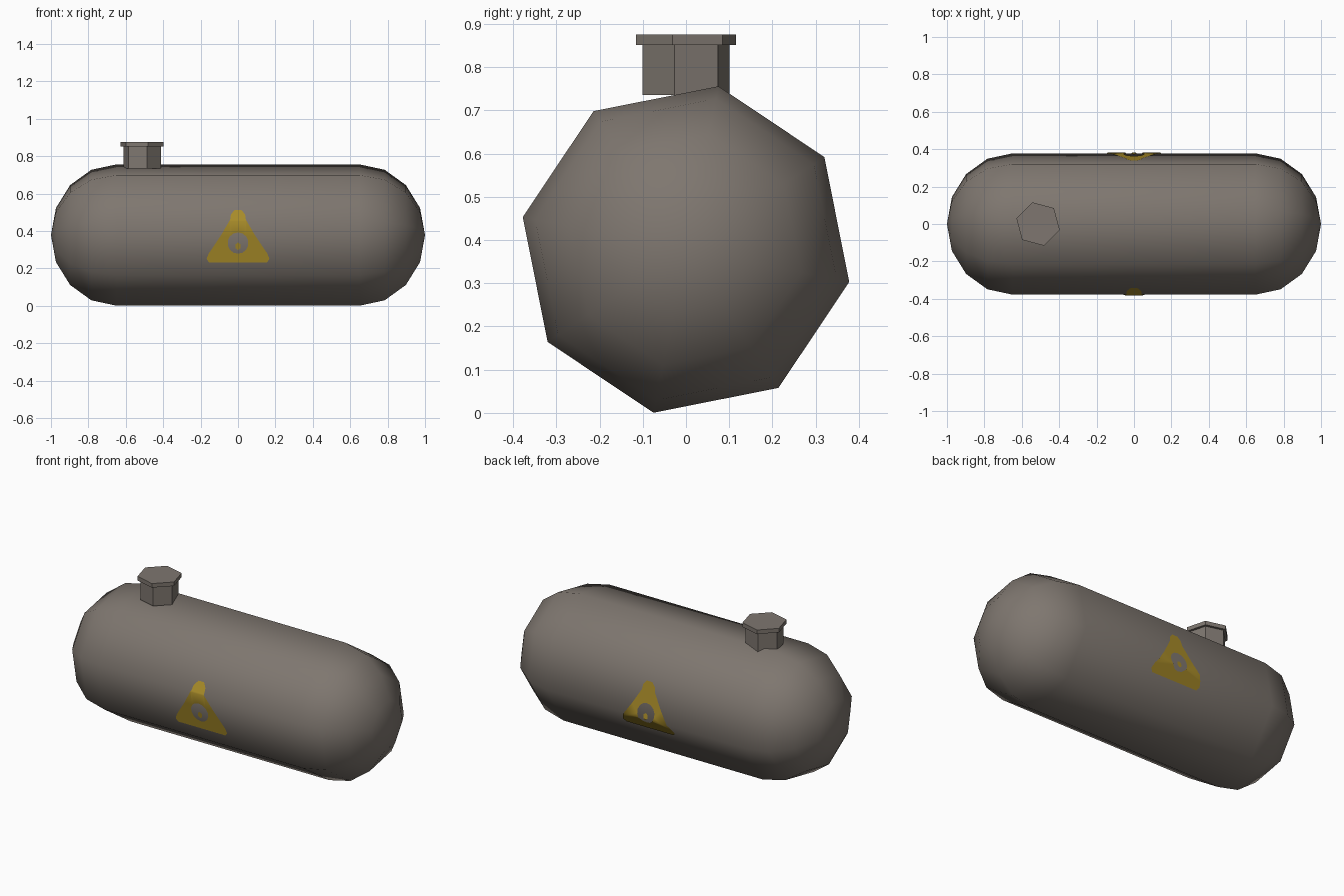
import bpy, bmesh, math
from mathutils import Vector

if "Cube" in bpy.data.objects:
    bpy.data.objects.remove(bpy.data.objects["Cube"])

R, CZ = 0.385, 0.378          # tank radius, axis height
A0 = math.radians(78.75)      # twist of the eight-sided section


def material(name, rgb):
    m = bpy.data.materials.new(name)
    m.diffuse_color = (*rgb, 1)
    m.use_nodes = True
    m.node_tree.nodes["Principled BSDF"].inputs["Base Color"].default_value = m.diffuse_color
    return m


grey = material("warm_grey_metal", (0.21, 0.183, 0.16))
yellow = material("warning_yellow", (0.39, 0.26, 0.022))


def finish(bm, name, mat, smooth=True):
    me = bpy.data.meshes.new(name)
    bm.to_mesh(me)
    bm.free()
    ob = bpy.data.objects.new(name, me)
    bpy.context.collection.objects.link(ob)
    me.materials.append(mat)
    for p in me.polygons:
        p.use_smooth = smooth
    return ob


def loft(name, profile, sides, start, to_world, mat, smooth=True):
    """Rings of (position, radius) joined by quads; radius 0 gives a pole."""
    bm = bmesh.new()
    rings = []
    for h, r in profile:
        n = sides if r > 0 else 1
        rings.append([bm.verts.new(to_world(h, r * math.cos(start + i * math.tau / sides),
                                            r * math.sin(start + i * math.tau / sides)))
                      for i in range(n)])
    for a, b in zip(rings, rings[1:]):
        for i in range(sides):
            j = (i + 1) % sides
            if len(a) == 1:
                bm.faces.new((a[0], b[j], b[i]))
            elif len(b) == 1:
                bm.faces.new((a[i], a[j], b[0]))
            else:
                bm.faces.new((a[i], a[j], b[j], b[i]))
    for ring in (rings[0], rings[-1]):
        if len(ring) > 1:
            bm.faces.new(ring)
    bmesh.ops.recalc_face_normals(bm, faces=bm.faces)
    return finish(bm, name, mat, smooth)


# Tank body with domed ends
dome = [(0.65 + 0.35 * math.sin(math.radians(t)), R * math.cos(math.radians(t)))
        for t in (0, 22.5, 45, 67.5)] + [(1.0, 0)]
profile = [(-x, r) for x, r in reversed(dome)] + dome
loft("tank_body", profile, 8, A0, lambda h, y, z: (h, y, CZ + z), grey)

# Filler neck and cap
stand = lambda h, x, y: (-0.513 + x, y, h)
loft("filler_neck", [(0.735, 0.104), (0.852, 0.104)], 6, math.radians(45), stand, grey, False)
loft("filler_cap", [(0.851, 0.12), (0.875, 0.12)], 6, math.radians(45), stand, grey, False)


def surface_y(z, side):
    """y of the tank wall at height z on the front (-1) or back (+1)."""
    pts = [(R * math.cos(A0 + i * math.pi / 4), CZ + R * math.sin(A0 + i * math.pi / 4))
           for i in range(8)]
    pts = sorted((pz, py) for py, pz in pts if py * side > 0.1)
    for (z0, y0), (z1, y1) in zip(pts, pts[1:]):
        if z0 <= z <= z1:
            return y0 + (y1 - y0) * (z - z0) / (z1 - z0)


def decal(name, loops, side):
    """Thin sheet following the tank wall; a second loop is a hole."""
    bm = bmesh.new()
    edges = []
    for loop in loops:
        vs = [bm.verts.new((x, 0, z)) for x, z in loop]
        edges += [bm.edges.new((vs[i - 1], vs[i])) for i in range(len(vs))]
    bmesh.ops.triangle_fill(bm, use_beauty=True, edges=edges, normal=Vector((0, side, 0)))
    fold = CZ - side * R * math.cos(A0)
    bmesh.ops.bisect_plane(bm, geom=bm.verts[:] + bm.edges[:] + bm.faces[:],
                           plane_co=(0, 0, fold), plane_no=(0, 0, 1))
    for v in bm.verts:
        v.co.y = surface_y(v.co.z, side) + side * 0.004
    bm.normal_update()
    for f in bm.faces:
        if f.normal.y * side < 0:
            f.normal_flip()
    finish(bm, name, yellow)


def circle(z, rx, rz, n):
    return [(rx * math.sin(i * math.tau / n), z + rz * math.cos(i * math.tau / n))
            for i in range(n)]


# Warning triangles on both sides, with a round opening and a small centre mark
half = [(0.018, 0.512), (0.038, 0.488), (0.042, 0.46), (0.095, 0.37),
        (0.158, 0.277), (0.168, 0.25), (0.155, 0.232)]
triangle = half + [(-x, z) for x, z in reversed(half)]
for label, side in (("front", -1), ("back", 1)):
    decal(label + "_warning_triangle", [triangle, circle(0.335, 0.056, 0.057, 14)], side)
    decal(label + "_warning_mark", [circle(0.318, 0.015, 0.02, 6)], side)
